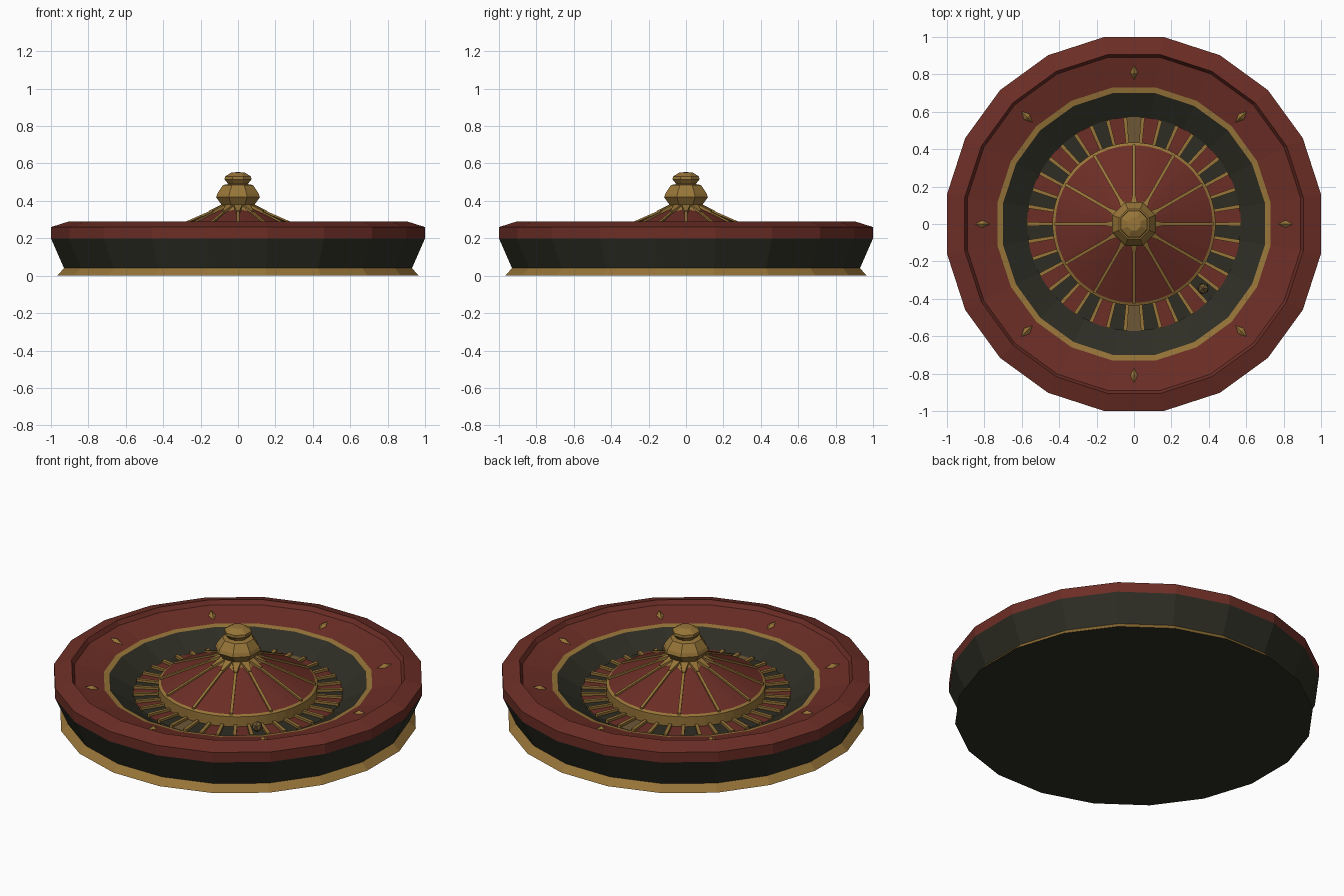
import bpy, bmesh
from math import pi, cos, sin, radians
from mathutils import Matrix, Vector

cube = bpy.data.objects.get("Cube")
if cube:
    bpy.data.objects.remove(cube, do_unlink=True)


def material(name, rgb):
    m = bpy.data.materials.new(name)
    m.use_nodes = True
    m.diffuse_color = (*rgb, 1)
    m.node_tree.nodes["Principled BSDF"].inputs["Base Color"].default_value = (*rgb, 1)
    return m


RED = material("mahogany red", (0.15, 0.027, 0.019))
DARK = material("dark ebony", (0.027, 0.027, 0.018))
GOLD = material("brass gold", (0.31, 0.177, 0.04))
BROWN = material("dull bronze", (0.15, 0.095, 0.035))


def finish(name, bm, mats):
    mesh = bpy.data.meshes.new(name)
    bm.to_mesh(mesh)
    bm.free()
    for m in mats:
        mesh.materials.append(m)
    ob = bpy.data.objects.new(name, mesh)
    bpy.context.collection.objects.link(ob)
    return ob


def lathe(name, profile, sides, mats, bands=None, closed=False):
    """Spin (flat-to-centre radius, z) points; bands gives a material per strip."""
    bm = bmesh.new()
    k = 1 / cos(pi / sides)
    rings = []
    for r, z in profile:
        if r == 0:
            rings.append([bm.verts.new((0, 0, z))] * sides)
        else:
            angles = [(i + 0.5) * 2 * pi / sides for i in range(sides)]
            rings.append([bm.verts.new((r * k * cos(a), r * k * sin(a), z)) for a in angles])
    if closed:
        rings.append(rings[0])
    for b, (low, high) in enumerate(zip(rings, rings[1:])):
        for i in range(sides):
            j = (i + 1) % sides
            corners = list(dict.fromkeys([low[i], low[j], high[j], high[i]]))
            f = bm.faces.new(corners)
            f.material_index = bands[b] if bands else 0
    return finish(name, bm, mats)


def bar(bm, start, end, w0, w1, h, angle):
    """Tapered bar along a radial line from (r, z) to (r, z), turned to angle."""
    verts = []
    for (r, z), w in ((start, w0), (end, w1)):
        for y, dz in ((-w, -h), (w, -h), (w, h), (-w, h)):
            verts.append(bm.verts.new(Matrix.Rotation(angle, 3, 'Z') @ Vector((r, y / 2, z + dz))))
    a, b = verts[:4], verts[4:]
    bm.faces.new(a[::-1])
    bm.faces.new(b)
    for i in range(4):
        j = (i + 1) % 4
        bm.faces.new((a[i], a[j], b[j], b[i]))


# Outer bowl: underside, brass foot, ebony wall, red rim, brass ring, ebony track
lathe("bowl",
      [(0, 0), (0.967, 0), (0.93, 0.04), (1.0, 0.2), (1.0, 0.26), (0.905, 0.29),
       (0.89, 0.265), (0.73, 0.228), (0.70, 0.222), (0.565, 0.14), (0, 0.13)],
      20, [DARK, GOLD, RED], [0, 1, 0, 2, 2, 2, 2, 1, 0, 0])

# Pocket ring: alternating pockets with a bronze one at the back and front
POCKETS = 38
bm = bmesh.new()
step = 2 * pi / POCKETS
for p in range(POCKETS):
    mid = pi / 2 - p * step
    if p % 19 == 0:
        colour = 2
    else:
        colour = (p + 1) % 2 if p < 19 else p % 2
        colour = colour if p < 19 else 1 - colour
    for half in (-0.5, 0):
        a0, a1 = mid + half * step, mid + (half + 0.5) * step
        inner = [bm.verts.new((0.42 * cos(a), 0.42 * sin(a), 0.15)) for a in (a0, a1)]
        outer = [bm.verts.new((0.572 * cos(a), 0.572 * sin(a), 0.15)) for a in (a0, a1)]
        f = bm.faces.new((inner[0], outer[0], outer[1], inner[1]))
        f.material_index = colour
finish("pocket_floor", bm, [RED, DARK, BROWN])

# Brass dividers between pockets
bm = bmesh.new()
for p in range(POCKETS):
    bar(bm, (0.42, 0.152), (0.572, 0.152), 0.017, 0.02, 0.012, pi / 2 + (p + 0.5) * step)
finish("pocket_dividers", bm, [GOLD])

# Rotor: brass band and red cone
lathe("rotor", [(0.435, 0.13), (0.435, 0.21), (0.42, 0.218), (0.1, 0.358), (0, 0.358)],
      48, [GOLD, RED], [0, 0, 1, 1])

# Twelve brass spokes, each with a wider claw at the hub
bm = bmesh.new()
for s in range(12):
    a = s * pi / 6
    bar(bm, (0.10, 0.36), (0.425, 0.218), 0.016, 0.016, 0.008, a)
    bar(bm, (0.09, 0.37), (0.155, 0.338), 0.045, 0.016, 0.01, a)
finish("spokes", bm, [GOLD])

# Hub finial
lathe("hub_finial",
      [(0.12, 0.345), (0.085, 0.375), (0.117, 0.42), (0.11, 0.44), (0.08, 0.485),
       (0.052, 0.49), (0.072, 0.515), (0.07, 0.53), (0.035, 0.552), (0, 0.554)],
      8, [GOLD])

# Eight diamond studs on the sloping rim
bm = bmesh.new()
for d in range(8):
    turn = Matrix.Rotation(d * pi / 4, 4, 'Z') @ Matrix.Translation((0.81, 0, 0.246))
    turn = turn @ Matrix.Rotation(radians(-13), 4, 'Y')
    base = [bm.verts.new(turn @ Vector(c)) for c in
            ((0.042, 0, 0), (0, 0.021, 0), (-0.042, 0, 0), (0, -0.021, 0))]
    tip = bm.verts.new(turn @ Vector((0, 0, 0.016)))
    for i in range(4):
        bm.faces.new((base[i], base[(i + 1) % 4], tip))
    bm.faces.new(base[::-1])
finish("diamond_studs", bm, [GOLD])

# Ball resting in a pocket
bm = bmesh.new()
bmesh.ops.create_icosphere(bm, subdivisions=1, radius=0.032,
                           matrix=Matrix.Translation((0.37, -0.345, 0.18)))
finish("ball", bm, [BROWN])
